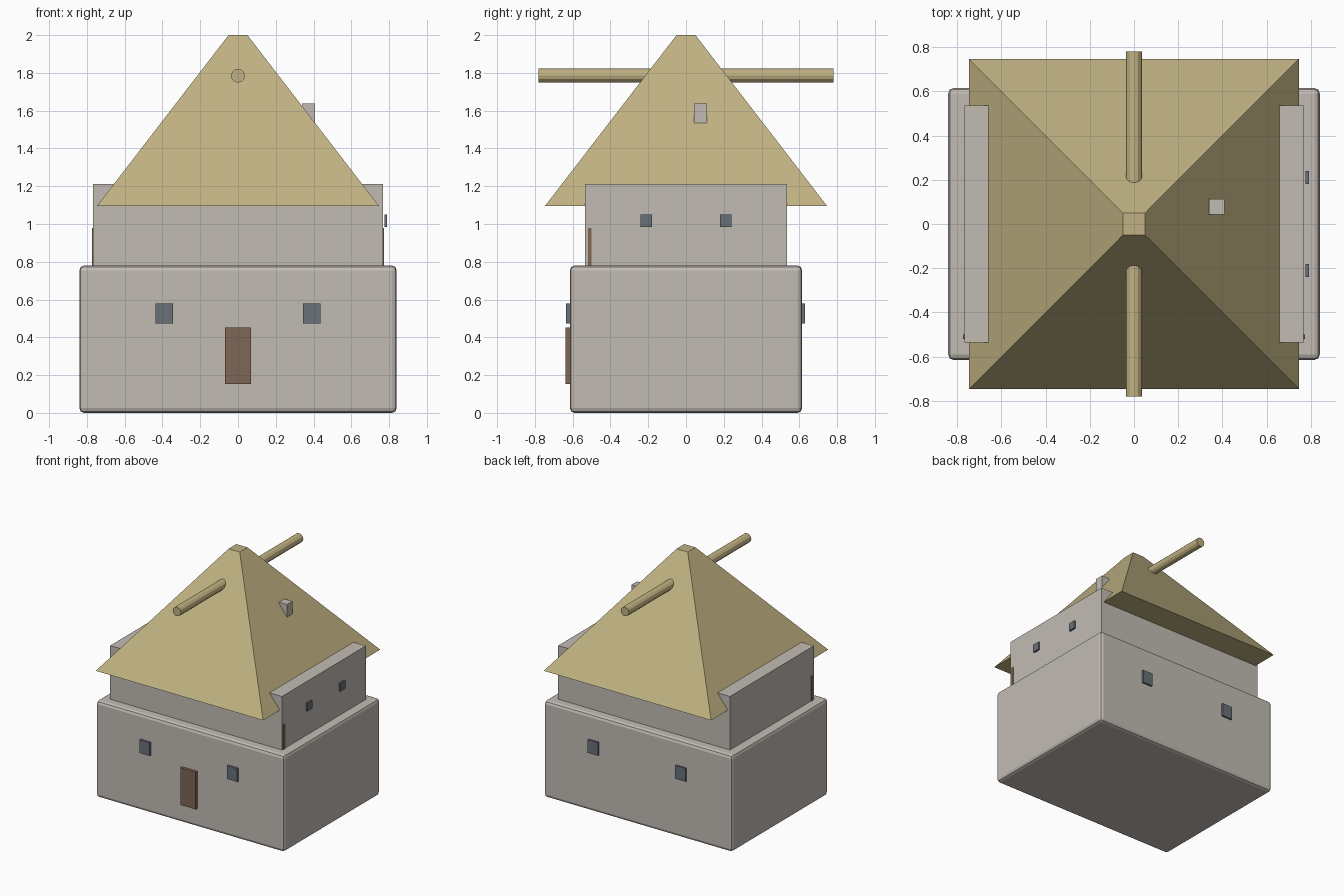
import bpy, bmesh, math
from mathutils import Matrix

if "Cube" in bpy.data.objects:
    bpy.data.objects.remove(bpy.data.objects["Cube"])


def material(name, rgb):
    m = bpy.data.materials.new(name)
    m.diffuse_color = (*rgb, 1)
    m.use_nodes = True
    m.node_tree.nodes["Principled BSDF"].inputs["Base Color"].default_value = m.diffuse_color
    return m


STONE = material("pale_stone", (0.54, 0.50, 0.455))
THATCH = material("straw", (0.53, 0.445, 0.225))
WOOD = material("brown_wood", (0.21, 0.135, 0.095))
GLASS = material("slate_glass", (0.138, 0.168, 0.195))


def finish(name, bm, mat):
    bmesh.ops.recalc_face_normals(bm, faces=bm.faces)
    mesh = bpy.data.meshes.new(name)
    bm.to_mesh(mesh)
    bm.free()
    mesh.materials.append(mat)
    ob = bpy.data.objects.new(name, mesh)
    bpy.context.collection.objects.link(ob)
    return ob


def box(name, x, y, z, mat):
    """Box spanning the (low, high) ranges x, y and z."""
    bm = bmesh.new()
    bmesh.ops.create_cube(bm, size=1)
    for v in bm.verts:
        v.co = [r[0] if c < 0 else r[1] for c, r in zip(v.co, (x, y, z))]
    return finish(name, bm, mat)


# Lower storey with softened edges
base = box("lower_storey", (-0.84, 0.84), (-0.615, 0.615), (0, 0.78), STONE)
bevel = base.modifiers.new("soft_edges", 'BEVEL')
bevel.width = 0.035
bevel.segments = 2
bevel.affect = 'EDGES'
bevel.width = 0.025

# Upper storey
box("upper_storey", (-0.767, 0.767), (-0.535, 0.535), (0.76, 1.212), STONE)

# Truncated pyramid roof
bm = bmesh.new()
bmesh.ops.create_cone(bm, cap_ends=True, segments=4, radius1=0.747 * math.sqrt(2),
                      radius2=0.05 * math.sqrt(2), depth=0.905,
                      matrix=Matrix.Translation((0, 0, 1.5475)) @ Matrix.Rotation(math.pi / 4, 4, 'Z'))
finish("roof", bm, THATCH)

# Ridge log through the roof
bm = bmesh.new()
bmesh.ops.create_cone(bm, cap_ends=True, segments=12, radius1=0.037, radius2=0.037, depth=1.56,
                      matrix=Matrix.Translation((0, 0, 1.785)) @ Matrix.Rotation(math.pi / 2, 4, 'X'))
finish("ridge_log", bm, THATCH)

# Chimney
box("chimney", (0.338, 0.408), (0.042, 0.112), (1.53, 1.638), STONE)

# Front door
box("front_door", (-0.068, 0.068), (-0.638, -0.60), (0.153, 0.453), WOOD)

# Lower windows, front and back
for s in (-1, 1):
    wx = (s * 0.391 - 0.046, s * 0.391 + 0.046)
    box("front_window", wx, (-0.634, -0.612), (0.472, 0.578), GLASS)
    box("back_window", wx, (0.612, 0.63), (0.472, 0.578), GLASS)

# Upper windows on the right wall
for s in (-1, 1):
    box("side_window", (0.776, 0.79), (s * 0.21 - 0.03, s * 0.21 + 0.03), (0.985, 1.05), GLASS)

# Narrow door posts on both upper side walls
for x in ((-0.772, -0.762), (0.762, 0.772)):
    box("side_post", x, (-0.52, -0.50), (0.77, 0.978), WOOD)
